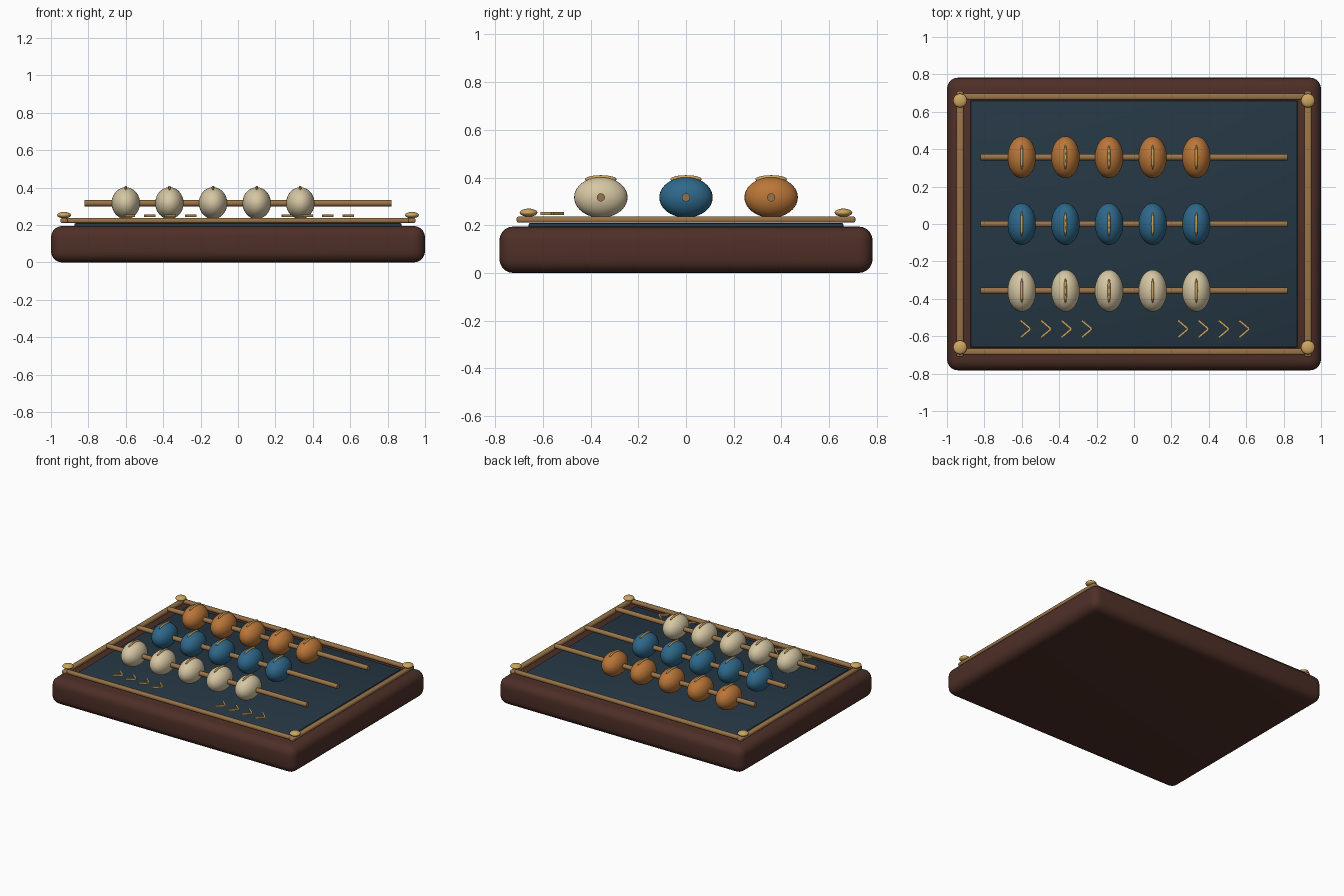
import bpy, math

if "Cube" in bpy.data.objects:
    bpy.data.objects.remove(bpy.data.objects["Cube"])


def srgb(r, g, b):
    def lin(c):
        c /= 255
        return c / 12.92 if c <= 0.04045 else ((c + 0.055) / 1.055) ** 2.4
    return (lin(r), lin(g), lin(b), 1)


def material(name, *rgb):
    m = bpy.data.materials.new(name)
    m.diffuse_color = srgb(*rgb)
    m.use_nodes = True
    m.node_tree.nodes["Principled BSDF"].inputs["Base Color"].default_value = m.diffuse_color
    return m


WOOD = material("dark wood", 78, 47, 39)
SLATE = material("slate blue", 37, 55, 68)
BRONZE = material("bronze", 154, 116, 72)
GOLD = material("gold", 204, 166, 96)
AMBER = material("amber", 186, 118, 56)
BLUE = material("blue", 46, 104, 138)
CREAM = material("cream", 214, 199, 164)


def finish(name, mat):
    ob = bpy.context.object
    ob.name = name
    ob.data.materials.append(mat)
    return ob


def box(name, loc, size, mat, bevel=0.0, segments=3, turn=0.0):
    bpy.ops.mesh.primitive_cube_add(size=1, location=loc)
    ob = finish(name, mat)
    ob.scale = size
    bpy.ops.object.transform_apply(location=False, rotation=False, scale=True)
    if bevel:
        mod = ob.modifiers.new("bevel", 'BEVEL')
        mod.width = bevel
        mod.segments = segments
        bpy.ops.object.modifier_apply(modifier="bevel")
        bpy.ops.object.shade_smooth_by_angle(angle=math.radians(35))
    ob.rotation_euler.z = turn
    return ob


def ellipsoid(name, loc, radii, mat, segments=32, rings=20):
    bpy.ops.mesh.primitive_uv_sphere_add(segments=segments, ring_count=rings, radius=1, location=loc)
    ob = finish(name, mat)
    ob.scale = radii
    bpy.ops.object.transform_apply(location=False, rotation=False, scale=True)
    bpy.ops.object.shade_smooth()
    return ob


# Tray body and inset board
box("base", (0, 0, 0.0975), (2, 1.565, 0.195), WOOD, 0.06, 5)
box("board", (0, 0, 0.198), (1.75, 1.32, 0.024), SLATE, 0.008, 2)

# Border rails and corner studs
for s in (-1, 1):
    box("long_rail", (0, s * 0.682, 0.224), (1.86, 0.034, 0.026), BRONZE, 0.009, 3)
    box("side_rail", (s * 0.93, 0, 0.224), (0.038, 1.42, 0.026), BRONZE, 0.009, 3)
    for t in (-1, 1):
        ellipsoid("corner_stud", (s * 0.93, t * 0.66, 0.253), (0.037, 0.037, 0.017), GOLD, 24, 12)

# Rods carrying five beads each, with a small ridge on every bead
for y, mat in ((0.357, AMBER), (0, BLUE), (-0.357, CREAM)):
    bpy.ops.mesh.primitive_cylinder_add(vertices=20, radius=0.017, depth=1.64,
                                        location=(0, y, 0.317), rotation=(0, math.pi / 2, 0))
    finish("rod", BRONZE)
    bpy.ops.object.shade_smooth_by_angle(angle=math.radians(35))
    for i in range(5):
        x = -0.6 + i * 0.2333
        ellipsoid("bead", (x, y, 0.317), (0.076, 0.112, 0.085), mat)
        ellipsoid("bead_ridge", (x, y, 0.393), (0.009, 0.066, 0.017), GOLD, 12, 12)

# Two rows of chevron marks
for start in (-0.58, 0.262):
    for i in range(4):
        for s in (-1, 1):
            box("chevron_arm", (start + i * 0.109, -0.561 + s * 0.023, 0.249),
                (0.07, 0.011, 0.012), GOLD, turn=-s * math.radians(40))
